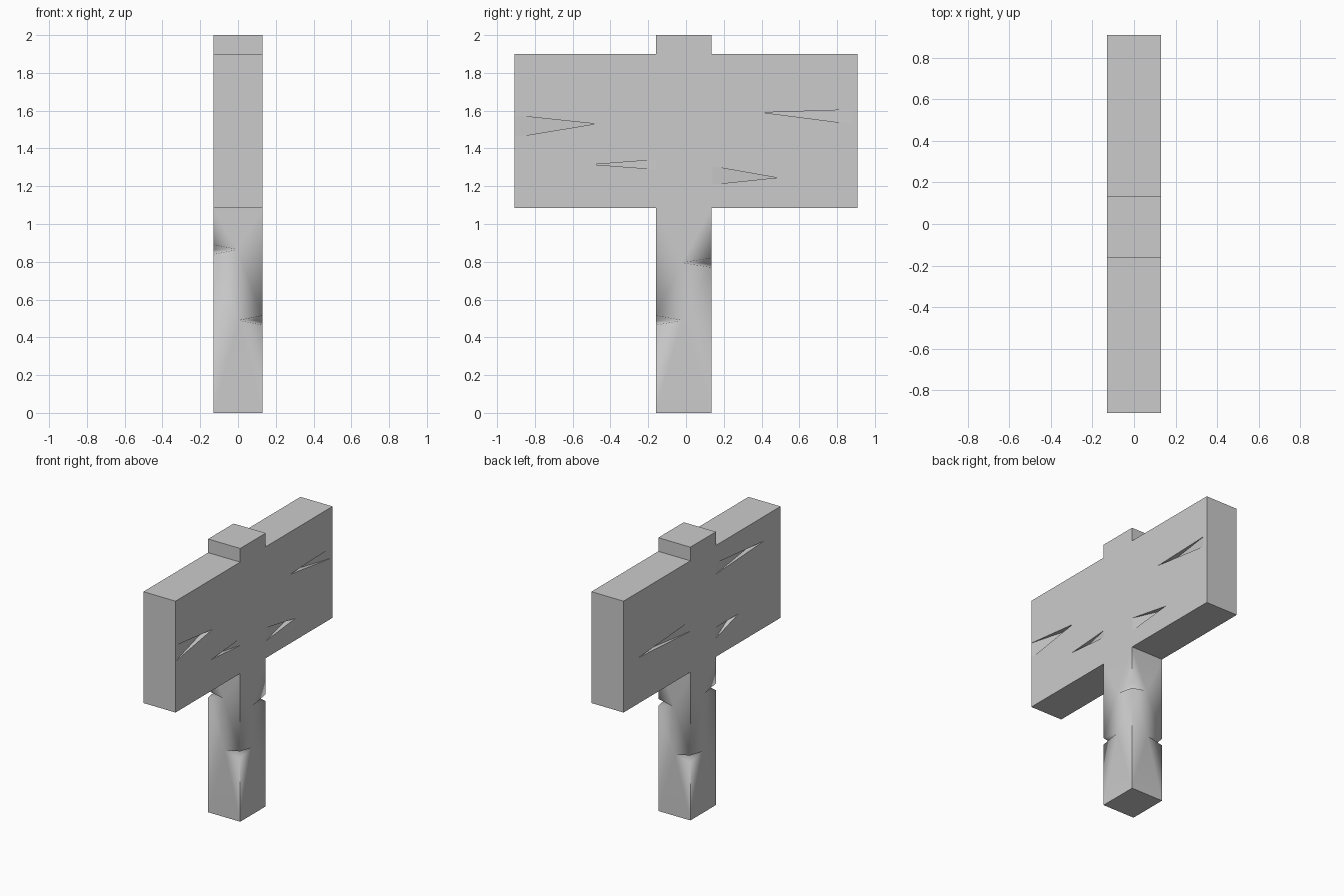
import bpy, bmesh
from mathutils import Vector

if "Cube" in bpy.data.objects:
    bpy.data.objects.remove(bpy.data.objects["Cube"])

HX = 0.13                 # half thickness
YA, YB = -0.16, 0.135     # post sides
BOARD_Z, BOARD_TOP = 1.085, 1.9


def add_hull(bm, points):
    verts = [bm.verts.new(p) for p in points]
    bmesh.ops.convex_hull(bm, input=verts)


def make_object(name, bm):
    bmesh.ops.recalc_face_normals(bm, faces=bm.faces[:])
    mesh = bpy.data.meshes.new(name)
    bm.to_mesh(mesh)
    bm.free()
    obj = bpy.data.objects.new(name, mesh)
    bpy.context.collection.objects.link(obj)
    return obj


# Post and board outline, extruded through the thickness
outline = [(YA, 0), (YB, 0), (YB, BOARD_Z), (0.908, BOARD_Z), (0.908, BOARD_TOP),
           (YB, BOARD_TOP), (YB, 2), (YA, 2), (YA, BOARD_TOP),
           (-0.908, BOARD_TOP), (-0.908, BOARD_Z), (YA, BOARD_Z)]
bm = bmesh.new()
face = bm.faces.new([bm.verts.new((-HX, y, z)) for y, z in outline])
ext = bmesh.ops.extrude_face_region(bm, geom=[face])
moved = [g for g in ext["geom"] if isinstance(g, bmesh.types.BMVert)]
bmesh.ops.translate(bm, verts=moved, vec=(2 * HX, 0, 0))
sign = make_object("wooden_sign", bm)

# Wood cracks: side, wide end y, its lower and upper z, tip y, tip z
cracks = [
    (1, -0.905, 1.46, 1.575, -0.48, 1.53),
    (1, -0.16, 1.29, 1.34, -0.49, 1.315),
    (1, 0.14, 1.21, 1.305, 0.48, 1.245),
    (1, 0.875, 1.53, 1.605, 0.41, 1.59),
    (-1, 0.14, 1.385, 1.46, 0.735, 1.42),
    (-1, -0.16, 1.22, 1.30, -0.42, 1.30),
    (-1, -0.16, 1.69, 1.77, -0.72, 1.72),
]
bm = bmesh.new()
for side, y, z0, z1, ty, tz in cracks:
    # The floor slopes from the surface down to the tip
    pts = [(side * (HX + 0.02), a, b) for a, b in ((y, z0), (y, z1), (ty, tz))]
    pts += [(side * (HX - 0.001), y, z0), (side * (HX - 0.001), y, z1),
            (side * (HX - 0.05), ty, tz)]
    add_hull(bm, pts)

# V chips across the post corners: x side, y side, height
chips = [(1, YA, 0.49), (1, YB, 0.795), (-1, YA, 0.865), (-1, YB, 0.45)]
for sx, cy, z in chips:
    a = Vector((0.005 * sx, cy, z))
    b = Vector((sx * HX, -0.02, z))
    mid = (a + b) / 2
    corner = Vector((sx * HX, cy, z))
    rise = Vector((0, 0, 0.025))
    add_hull(bm, [mid + (p - mid) * 2 for p in (a, b, corner + rise, corner - rise)])
cutter = make_object("notch_cutter", bm)
cutter.hide_render = True

# Carve the notches
mod = sign.modifiers.new("notches", "BOOLEAN")
mod.operation = "DIFFERENCE"
mod.solver = "EXACT"
mod.object = cutter
bpy.context.view_layer.objects.active = sign
bpy.ops.object.modifier_apply(modifier=mod.name)
bpy.data.objects.remove(cutter)

# Soft shading on the chipped post only, with crisp ends
bm = bmesh.new()
bm.from_mesh(sign.data)
bmesh.ops.bisect_plane(bm, geom=bm.verts[:] + bm.edges[:] + bm.faces[:],
                       plane_co=(0, 0, BOARD_Z), plane_no=(0, 0, 1), dist=1e-4)
post = [f for f in bm.faces
        if f.calc_center_median().z < BOARD_Z - 0.01 and f.calc_center_median().z > 0.01]
bmesh.ops.triangulate(bm, faces=post)
for f in bm.faces:
    f.smooth = 0.01 < f.calc_center_median().z < BOARD_Z - 0.01
for e in bm.edges:
    heights = [v.co.z for v in e.verts]
    at_end = any(h < 0.001 or h > BOARD_Z - 0.001 for h in heights)
    if at_end and e.calc_face_angle(0) > 0.5:
        e.smooth = False
    if all(h < 0.001 or abs(h - BOARD_Z) < 0.001 for h in heights) and abs(heights[0] - heights[1]) < 0.001:
        e.smooth = False
bm.to_mesh(sign.data)
bm.free()
